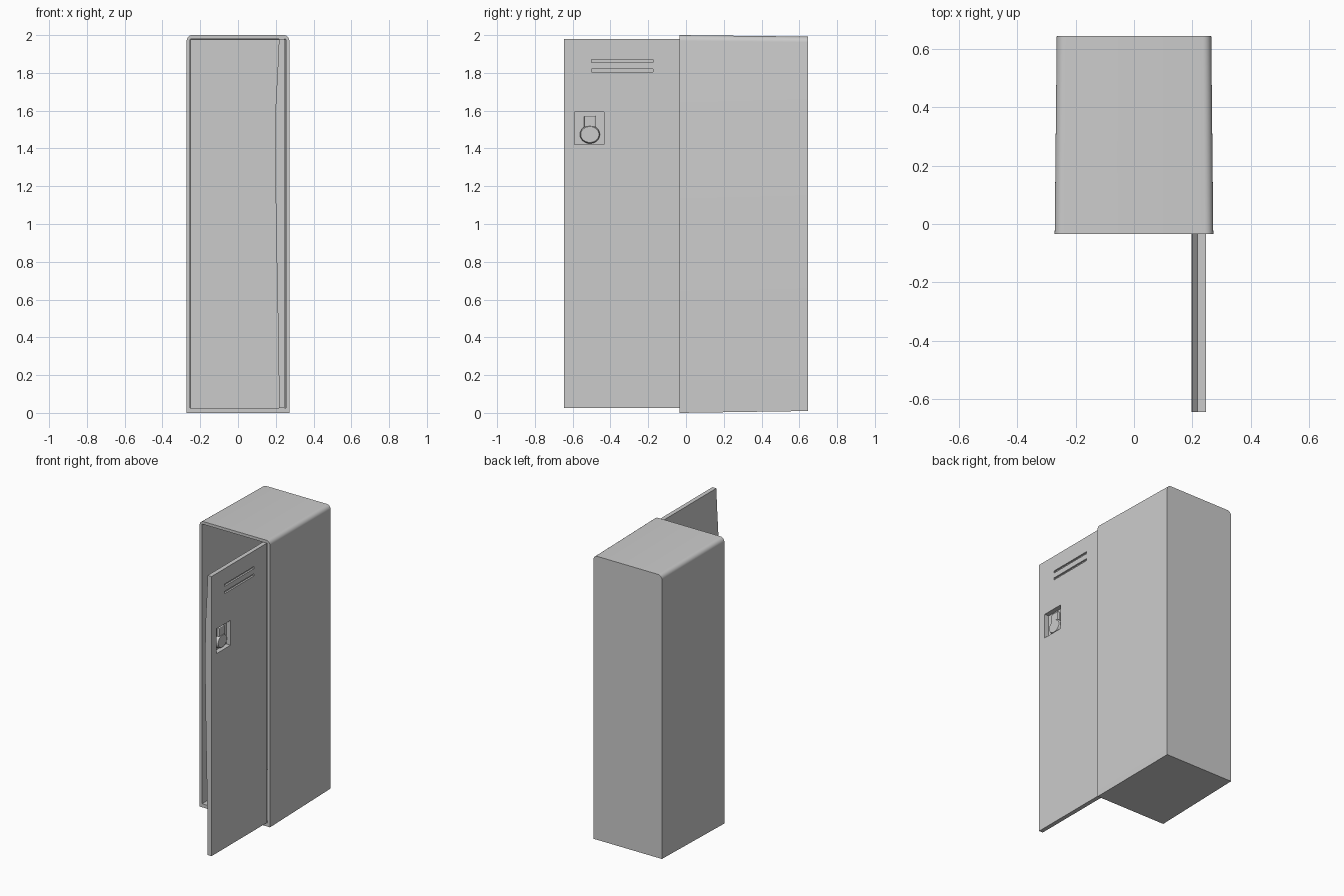
import bpy, bmesh, math

if "Cube" in bpy.data.objects:
    bpy.data.objects.remove(bpy.data.objects["Cube"])


def finish(name, bm):
    bmesh.ops.recalc_face_normals(bm, faces=bm.faces)
    me = bpy.data.meshes.new(name)
    bm.to_mesh(me)
    bm.free()
    ob = bpy.data.objects.new(name, me)
    bpy.context.collection.objects.link(ob)
    return ob


def loft(name, rings):
    """Skin a list of equal-length point rings and cap both ends."""
    bm = bmesh.new()
    loops = [[bm.verts.new(p) for p in r] for r in rings]
    n = len(loops[0])
    for a, b in zip(loops, loops[1:]):
        for i in range(n):
            j = (i + 1) % n
            bm.faces.new((a[i], a[j], b[j], b[i]))
    bm.faces.new(loops[0])
    bm.faces.new(loops[-1])
    return finish(name, bm)


def box(name, x, y, z):
    ring = [(y[0], z[0]), (y[1], z[0]), (y[1], z[1]), (y[0], z[1])]
    return loft(name, [[(px, a, b) for a, b in ring] for px in x])


def arch(half, z0, z1, r, y, steps=6):
    """Upright rectangle with rounded top corners at depth y."""
    pts = [(-half, y, z0), (half, y, z0)]
    for cx, start in ((half - r, 0), (r - half, 90)):
        for k in range(steps + 1):
            a = math.radians(start + 90 * k / steps)
            pts.append((cx + r * math.cos(a), y, z1 - r + r * math.sin(a)))
    return pts


def smooth(ob):
    bpy.ops.object.select_all(action='DESELECT')
    ob.select_set(True)
    bpy.context.view_layer.objects.active = ob
    bpy.ops.object.shade_smooth_by_angle(angle=math.radians(35))


# Hollow cabinet: outer skin from the back, round the front rim, into the cavity
cabinet = loft("cabinet", [
    arch(0.265, 0.01, 1.992, 0.03, 0.645),
    arch(0.272, 0.0, 2.0, 0.03, -0.035),
    arch(0.253, 0.025, 1.98, 0.003, -0.035),
    arch(0.25, 0.025, 1.975, 0.003, 0.62),
])
smooth(cabinet)

# Open door: inner face bulges behind the lock
profile = [(0.247, 0.025), (0.247, 1.98), (0.217, 1.98), (0.212, 1.86),
           (0.199, 1.62), (0.197, 1.3), (0.203, 0.9), (0.209, 0.6),
           (0.215, 0.3), (0.217, 0.025)]
door = loft("door", [[(x, y, z) for x, z in profile] for y in (-0.645, -0.03)])

# Lock recess and vent slots cut in the outer face
cuts = [box("lock_cutter", (0.214, 0.3), (-0.59, -0.435), (1.42, 1.593))]
for z in (1.805, 1.856):
    cuts.append(box("vent_cutter", (0.235, 0.3), (-0.5, -0.175), (z, z + 0.015)))
bpy.context.view_layer.objects.active = door
for c in cuts:
    c.hide_render = True
    mod = door.modifiers.new("cut", 'BOOLEAN')
    mod.operation = 'DIFFERENCE'
    mod.solver = 'EXACT'
    mod.object = c
    bpy.ops.object.modifier_apply(modifier=mod.name)
    bpy.data.objects.remove(c)


def dial_ring(x, ry, rz):
    return [(x, -0.509 + ry * math.cos(a), 1.474 + rz * math.sin(a))
            for a in (2 * math.pi * k / 32 for k in range(32))]


# Rotary dial and latch inside the recess
dial = loft("lock_dial", [dial_ring(0.212, 0.053, 0.048),
                          dial_ring(0.228, 0.053, 0.048),
                          dial_ring(0.237, 0.048, 0.042)])
smooth(dial)
latch = box("lock_latch", (0.212, 0.234), (-0.54, -0.478), (1.512, 1.573))
bev = latch.modifiers.new("soft_edges", 'BEVEL')
bev.width = 0.006
bev.segments = 2
